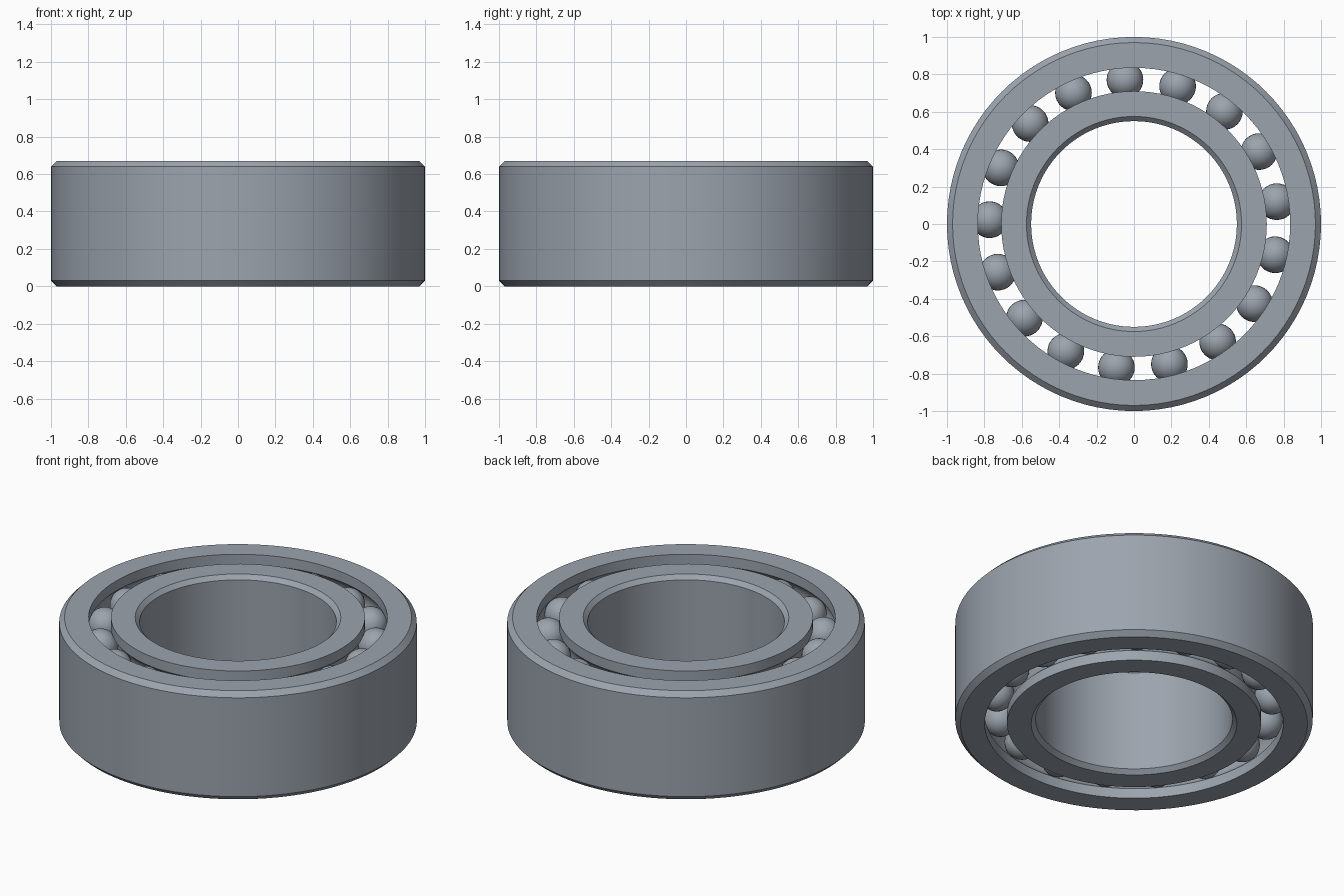
import bpy, bmesh, math
from mathutils import Matrix, Vector

cube = bpy.data.objects.get("Cube")
if cube:
    bpy.data.objects.remove(cube)

HEIGHT = 0.67
PITCH = 0.7725           # radius of the ball circle
HALF_GAP = 0.0625        # half of the slot between the rings
BALL = 0.098
ROWS = (0.14, HEIGHT - 0.14)
COUNT = 17
START = math.radians(93.6)
SEGMENTS = 96

steel = bpy.data.materials.new("steel grey")
steel.use_nodes = True
colour = (0.33, 0.37, 0.42, 1)
steel.diffuse_color = colour
steel.node_tree.nodes["Principled BSDF"].inputs["Base Color"].default_value = colour


def finish(bm, name):
    """Turn a bmesh into a smooth-shaded steel object with crisp edges."""
    bmesh.ops.recalc_face_normals(bm, faces=bm.faces)
    mesh = bpy.data.meshes.new(name)
    bm.to_mesh(mesh)
    bm.free()
    mesh.materials.append(steel)
    obj = bpy.data.objects.new(name, mesh)
    bpy.context.collection.objects.link(obj)
    bpy.ops.object.select_all(action='DESELECT')
    obj.select_set(True)
    bpy.context.view_layer.objects.active = obj
    bpy.ops.object.shade_smooth_by_angle(angle=math.radians(30))


def race_wall(side):
    """Wall facing the balls, bottom to top, with a round groove per row."""
    groove = BALL + 0.002
    reach = math.acos(HALF_GAP / groove)
    wall = PITCH + side * HALF_GAP
    points = [(wall, 0)]
    for z in ROWS:
        for i in range(11):
            a = reach * (i / 5 - 1)
            points.append((PITCH + side * groove * math.cos(a),
                           z + groove * math.sin(a)))
    return points + [(wall, HEIGHT)]


def ring(name, side, radius, chamfer):
    """Lathe a race ring whose plain wall has a chamfer at both ends."""
    edge = radius - side * chamfer
    profile = race_wall(side) + [(edge, HEIGHT), (radius, HEIGHT - chamfer),
                                 (radius, chamfer), (edge, 0)]
    bm = bmesh.new()
    loops = []
    for s in range(SEGMENTS):
        a = math.tau * s / SEGMENTS
        loops.append([bm.verts.new((r * math.cos(a), r * math.sin(a), z))
                      for r, z in profile])
    for s, here in enumerate(loops):
        there = loops[(s + 1) % SEGMENTS]
        for i in range(len(profile)):
            j = (i + 1) % len(profile)
            bm.faces.new((here[i], there[i], there[j], here[j]))
    finish(bm, name)


# Race rings
ring("outer_ring", 1, 1.0, 0.03)
ring("inner_ring", -1, 0.55, 0.025)

# Two aligned rows of balls
for name, z in zip(("lower_balls", "upper_balls"), ROWS):
    bm = bmesh.new()
    for k in range(COUNT):
        a = START + math.tau * k / COUNT
        place = Vector((PITCH * math.cos(a), PITCH * math.sin(a), z))
        bmesh.ops.create_uvsphere(bm, u_segments=32, v_segments=16, radius=BALL,
                                  matrix=Matrix.Translation(place))
    finish(bm, name)
